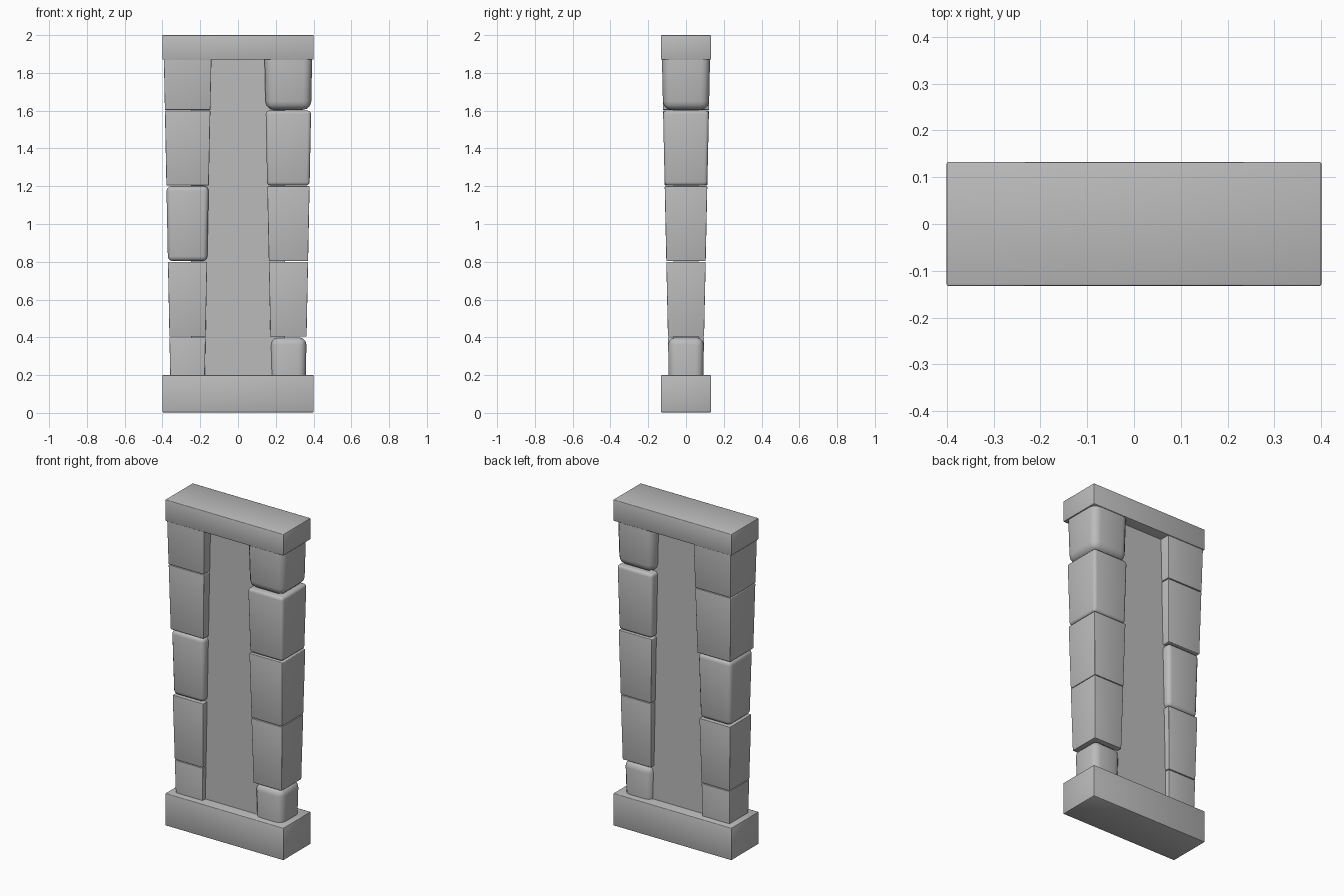
import bpy, bmesh, math

cube = bpy.data.objects.get("Cube")
if cube:
    bpy.data.objects.remove(cube, do_unlink=True)

stone = bpy.data.materials.new("grey_stone")
stone.use_nodes = True
GREY = (0.5, 0.5, 0.5, 1)
stone.diffuse_color = GREY
stone.node_tree.nodes["Principled BSDF"].inputs["Base Color"].default_value = GREY


def block(name, z0, z1, bottom, top, bevel=0.003, segments=2):
    """Tapered box; bottom and top are (x_min, x_max, half_depth)."""
    bm = bmesh.new()
    bmesh.ops.create_cube(bm, size=1)
    for v in bm.verts:
        x0, x1, half = top if v.co.z > 0 else bottom
        v.co = (x1 if v.co.x > 0 else x0,
                half if v.co.y > 0 else -half,
                z1 if v.co.z > 0 else z0)
    if bevel:
        bmesh.ops.bevel(bm, geom=bm.edges[:], offset=bevel, segments=segments,
                        profile=0.5, affect='EDGES', clamp_overlap=True)
    bmesh.ops.recalc_face_normals(bm, faces=bm.faces[:])
    mesh = bpy.data.meshes.new(name)
    bm.to_mesh(mesh)
    bm.free()
    mesh.materials.append(stone)
    obj = bpy.data.objects.new(name, mesh)
    bpy.context.collection.objects.link(obj)
    bpy.context.view_layer.objects.active = obj
    for o in bpy.context.selected_objects:
        o.select_set(False)
    obj.select_set(True)
    bpy.ops.object.shade_smooth_by_angle(angle=math.radians(50))
    return obj


def section(z, side):
    """Pillar cross-section at height z, widening upward."""
    t = z / 2
    inner, outer = 0.18 - 0.042 * t, 0.355 + 0.04 * t
    x0, x1 = sorted((side * inner, side * outer))
    return x0, x1, 0.087 + 0.043 * t


# Base, lintel and the slab between the pillars
slab = (-0.4, 0.4, 0.132)
block("base", 0.003, 0.2, slab, slab)
block("lintel", 1.87, 2.0, slab, slab)
panel = (-0.25, 0.25, 0.065)
block("panel", 0.1, 1.93, panel, panel, bevel=0)

# Stacked pillar stones, some more worn than others
HEIGHT = 0.4
wear = {
    "left": (1, [0.04, 0.003, 0.004, 0.018, 0.045]),
    "right": (-1, [0.003, 0.003, 0.025, 0.004, 0.003]),
}
for label, (side, bevels) in wear.items():
    for i, bevel in enumerate(bevels):
        z0 = i * HEIGHT + 0.004
        z1 = min((i + 1) * HEIGHT, 1.99)
        block(f"{label}_pillar_stone_{i + 1}", z0, z1,
              section(z0, side), section(z1, side), bevel, 3)
